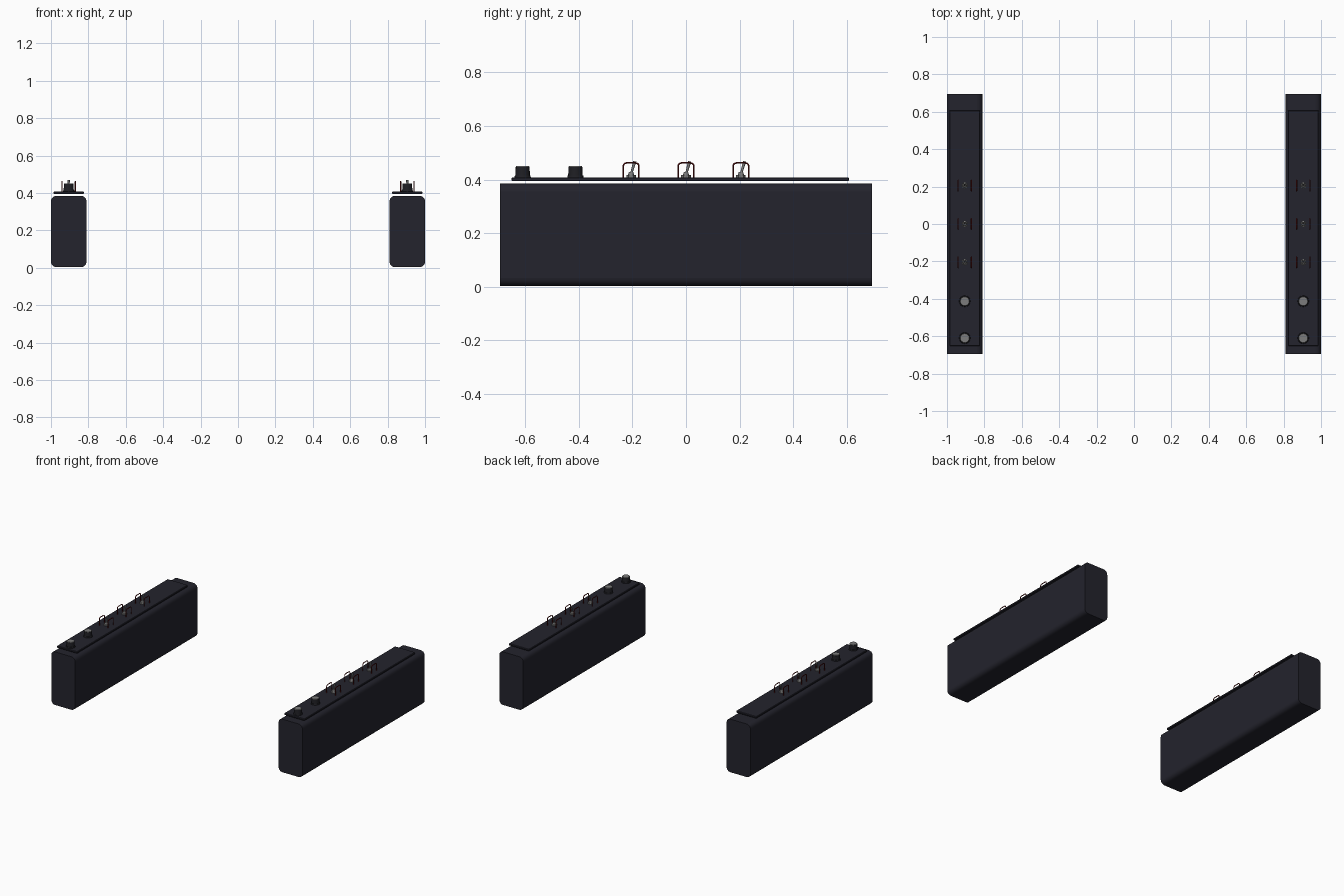
import bpy, math
from mathutils import Vector

if "Cube" in bpy.data.objects:
    bpy.data.objects.remove(bpy.data.objects["Cube"], do_unlink=True)


def material(name, rgb):
    m = bpy.data.materials.new(name)
    m.use_nodes = True
    m.diffuse_color = (*rgb, 1)
    m.node_tree.nodes["Principled BSDF"].inputs["Base Color"].default_value = (*rgb, 1)
    return m


CASE = material("dark slate", (0.017, 0.017, 0.026))
BLACK = material("knob black", (0.014, 0.014, 0.018))
METAL = material("brushed grey", (0.2, 0.2, 0.2))
RED = material("guard red", (0.12, 0.006, 0.006))


def finish(name, mats):
    ob = bpy.context.object
    ob.name = name
    for m in mats:
        ob.data.materials.append(m)
    return ob


def box(name, center, size, mat):
    bpy.ops.mesh.primitive_cube_add(size=1, location=center)
    ob = finish(name, [mat])
    ob.scale = size
    bpy.ops.object.transform_apply(location=False, rotation=False)
    return ob


def bevel(ob, width, segments):
    mod = ob.modifiers.new("bevel", "BEVEL")
    mod.width, mod.segments = width, segments


def rod(name, start, end, r1, r2, mats, sides=16):
    a, b = Vector(start), Vector(end)
    bpy.ops.mesh.primitive_cone_add(vertices=sides, radius1=r1, radius2=r2,
                                    depth=(b - a).length, location=(a + b) / 2)
    ob = finish(name, mats)
    ob.rotation_euler = (b - a).to_track_quat("Z", "Y").to_euler()
    bpy.ops.object.shade_smooth_by_angle()
    return ob


def guard(name, x, y):
    # Rounded wire hoop lying in the y-z plane
    w, base, top, r = 0.029, 0.405, 0.462, 0.012
    path = [(-w, base)]
    for cy, start in ((-w + r, math.pi), (w - r, math.pi / 2)):
        for i in range(5):
            a = start - i * math.pi / 8
            path.append((cy + r * math.cos(a), top - r + r * math.sin(a)))
    path.append((w, base))
    curve = bpy.data.curves.new(name, "CURVE")
    curve.dimensions = "3D"
    curve.bevel_depth, curve.bevel_resolution = 0.003, 2
    curve.materials.append(RED)
    spline = curve.splines.new("POLY")
    spline.points.add(len(path) - 1)
    for point, (py, pz) in zip(spline.points, path):
        point.co = (x, y + py, pz, 1)
    bpy.context.collection.objects.link(bpy.data.objects.new(name, curve))


def console(side, cx):
    # Long case, rounded only along its lengthwise edges
    case = box(side + "_case", (cx, 0, 0.194), (0.19, 1.39, 0.382), CASE)
    weights = case.data.attributes.new("bevel_weight_edge", "FLOAT", "EDGE")
    for e in case.data.edges:
        a, b = (case.data.vertices[i].co for i in e.vertices)
        weights.data[e.index].value = 1.0 if abs(a.y - b.y) > 1 else 0.0
    bevel(case, 0.03, 5)
    case.modifiers["bevel"].limit_method = "WEIGHT"
    bpy.context.view_layer.objects.active = case
    bpy.ops.object.shade_smooth_by_angle()

    # Raised control plate
    plate = box(side + "_control_plate", (cx, -0.022, 0.401), (0.162, 1.26, 0.014), CASE)
    bevel(plate, 0.003, 1)

    # Rotary knobs with metal caps
    for i, y in enumerate((-0.61, -0.413)):
        rod(f"{side}_knob_skirt_{i}", (cx, y, 0.405), (cx, y, 0.416), 0.031, 0.029, [BLACK])
        rod(f"{side}_knob_{i}", (cx, y, 0.414), (cx, y, 0.447), 0.027, 0.026, [BLACK])
        rod(f"{side}_knob_cap_{i}", (cx, y, 0.446), (cx, y, 0.45), 0.026, 0.024, [METAL])

    # Toggle switches between pairs of wire guards
    for i, y in enumerate((-0.205, 0, 0.205)):
        rod(f"{side}_toggle_nut_{i}", (cx, y, 0.405), (cx, y, 0.417), 0.018, 0.018, [METAL], 6)
        rod(f"{side}_toggle_collar_{i}", (cx, y, 0.416), (cx, y, 0.428), 0.012, 0.008, [METAL])
        rod(f"{side}_toggle_lever_{i}", (cx, y, 0.42), (cx, y + 0.014, 0.468),
            0.004, 0.006, [METAL], 12)
        for tag, dx in (("outer", 0.035), ("inner", -0.035)):
            guard(f"{side}_toggle_guard_{tag}_{i}", cx + math.copysign(dx, cx * dx), y)


console("left", 0.905)
console("right", -0.905)
